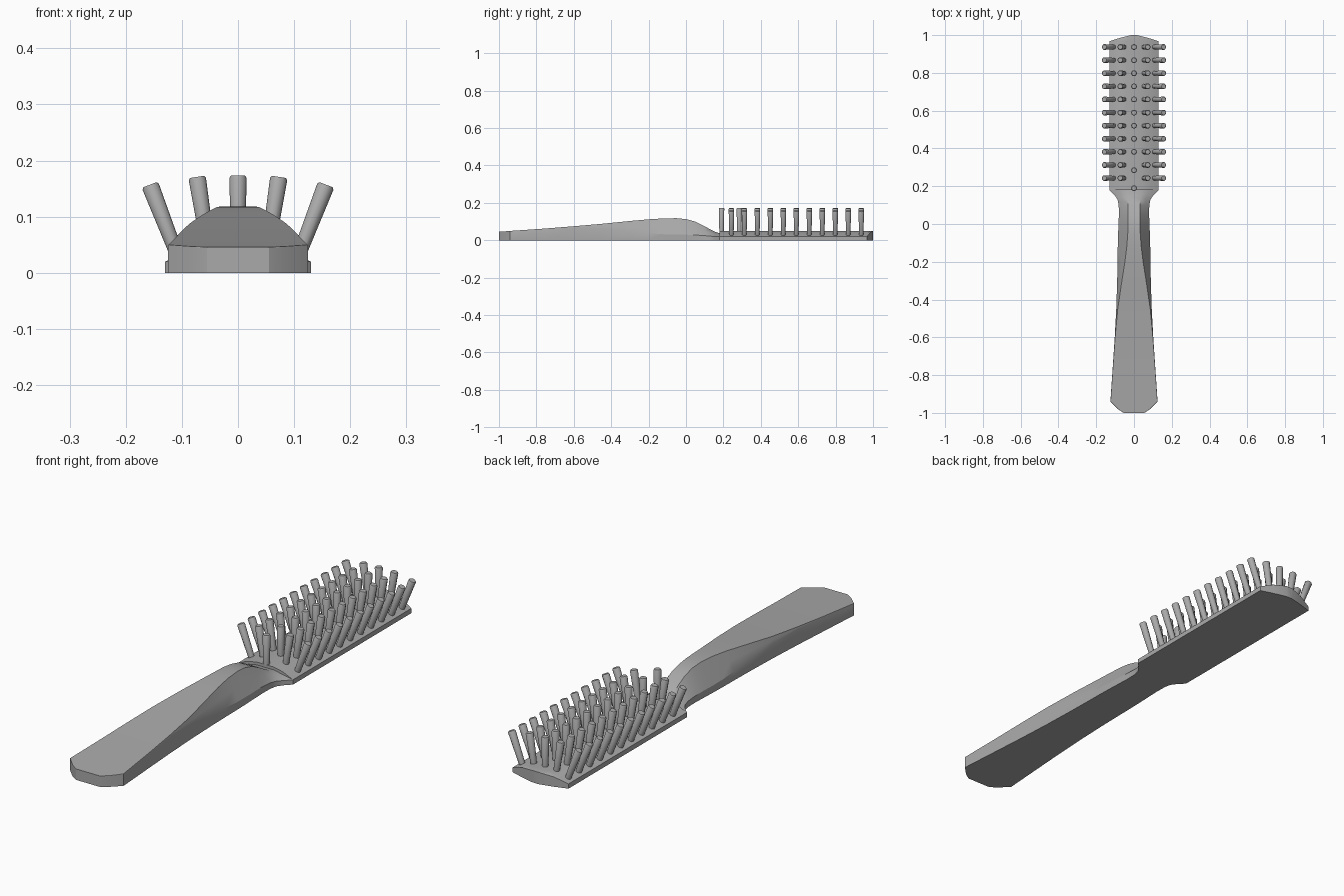
import bpy, bmesh, math
from mathutils import Vector

cube = bpy.data.objects.get("Cube")
if cube:
    bpy.data.objects.remove(cube)

grey = bpy.data.materials.new("plain grey")
grey.use_nodes = True
GREY = (0.4, 0.4, 0.4, 1)
grey.diffuse_color = GREY
grey.node_tree.nodes["Principled BSDF"].inputs["Base Color"].default_value = GREY


def finish(name, bm, angle):
    bmesh.ops.recalc_face_normals(bm, faces=bm.faces)
    mesh = bpy.data.meshes.new(name)
    bm.to_mesh(mesh)
    bm.free()
    mesh.materials.append(grey)
    obj = bpy.data.objects.new(name, mesh)
    bpy.context.collection.objects.link(obj)
    bpy.ops.object.select_all(action="DESELECT")
    obj.select_set(True)
    bpy.context.view_layer.objects.active = obj
    bpy.ops.object.shade_smooth_by_angle(angle=math.radians(angle))
    return obj


def loft(name, stations, bulge):
    """Skin symmetric sections: (y, half width, wall height, half top width, top height)."""
    bm = bmesh.new()
    rings = []
    for y, w, s, t, h in stations:
        half = [(w, 0), (w, s), ((w + t) / 2, s + (h - s) * bulge), (t, h)]
        ring = half + [(-x, z) for x, z in reversed(half)]
        rings.append([bm.verts.new((x, y, z)) for x, z in ring])
    for a, b in zip(rings, rings[1:]):
        for i in range(len(a)):
            j = (i + 1) % len(a)
            bm.faces.new((a[i], a[j], b[j], b[i]))
    bm.faces.new(rings[0])
    bm.faces.new(rings[-1])
    return finish(name, bm, 28)


# Handle: flat paddle end rising to a narrow ridge, then flaring into the head
loft("handle", [
    (-1.0, .055, .045, .054, .046),
    (-.98, .085, .046, .084, .047),
    (-.94, .125, .049, .124, .05),
    (-.75, .112, .06, .111, .063),
    (-.6, .102, .068, .1, .075),
    (-.45, .094, .062, .086, .088),
    (-.3, .089, .046, .064, .103),
    (-.2, .087, .037, .048, .112),
    (-.12, .086, .032, .038, .117),
    (-.05, .084, .03, .033, .118),
    (0, .082, .03, .031, .113),
    (.05, .08, .028, .031, .1),
    (.1, .081, .025, .032, .075),
    (.13, .087, .022, .034, .058),
    (.155, .105, .02, .036, .045),
    (.18, .13, .02, .04, .038),
], .5)

# Head: arched slab with a softly pointed far end
slab = [(y, .13, .02, .038, .05) for y in (.18, .968)]
loft("head", slab + [
    (.985, .075, .041, .035, .05),
    (1.0, .015, .05, .01, .05),
], .7)


# Bristles: tapered pegs with chamfered tips, fanning outwards
def bristles(name, base, tip, rows):
    bm = bmesh.new()
    a, b = Vector(base), Vector(tip)
    axis = (b - a).normalized()
    side = axis.cross(Vector((0, 1, 0)))
    profile = [(a, .012), (b - axis * .004, .0155), (b, .0125)]
    n = 10
    for y in rows:
        rings = []
        for centre, r in profile:
            rings.append([bm.verts.new(
                centre + Vector((0, y, 0))
                + side * r * math.cos(math.tau * i / n)
                + Vector((0, 1, 0)) * r * math.sin(math.tau * i / n))
                for i in range(n)])
        for lo, hi in zip(rings, rings[1:]):
            for i in range(n):
                j = (i + 1) % n
                bm.faces.new((lo[i], lo[j], hi[j], hi[i]))
        bm.faces.new(rings[0])
        bm.faces.new(rings[-1])
    finish(name, bm, 40)


rows = [.937 - .0694 * i for i in range(11)]
bristles("centre_bristles", (0, 0, .03), (0, 0, .173), rows[:9] + [.285, .19])
for label, s in (("left", 1), ("right", -1)):
    bristles(label + "_inner_bristles", (s * .051, 0, .03), (s * .073, 0, .171), rows)
    bristles(label + "_outer_bristles", (s * .104, 0, .02), (s * .157, 0, .157), rows)
